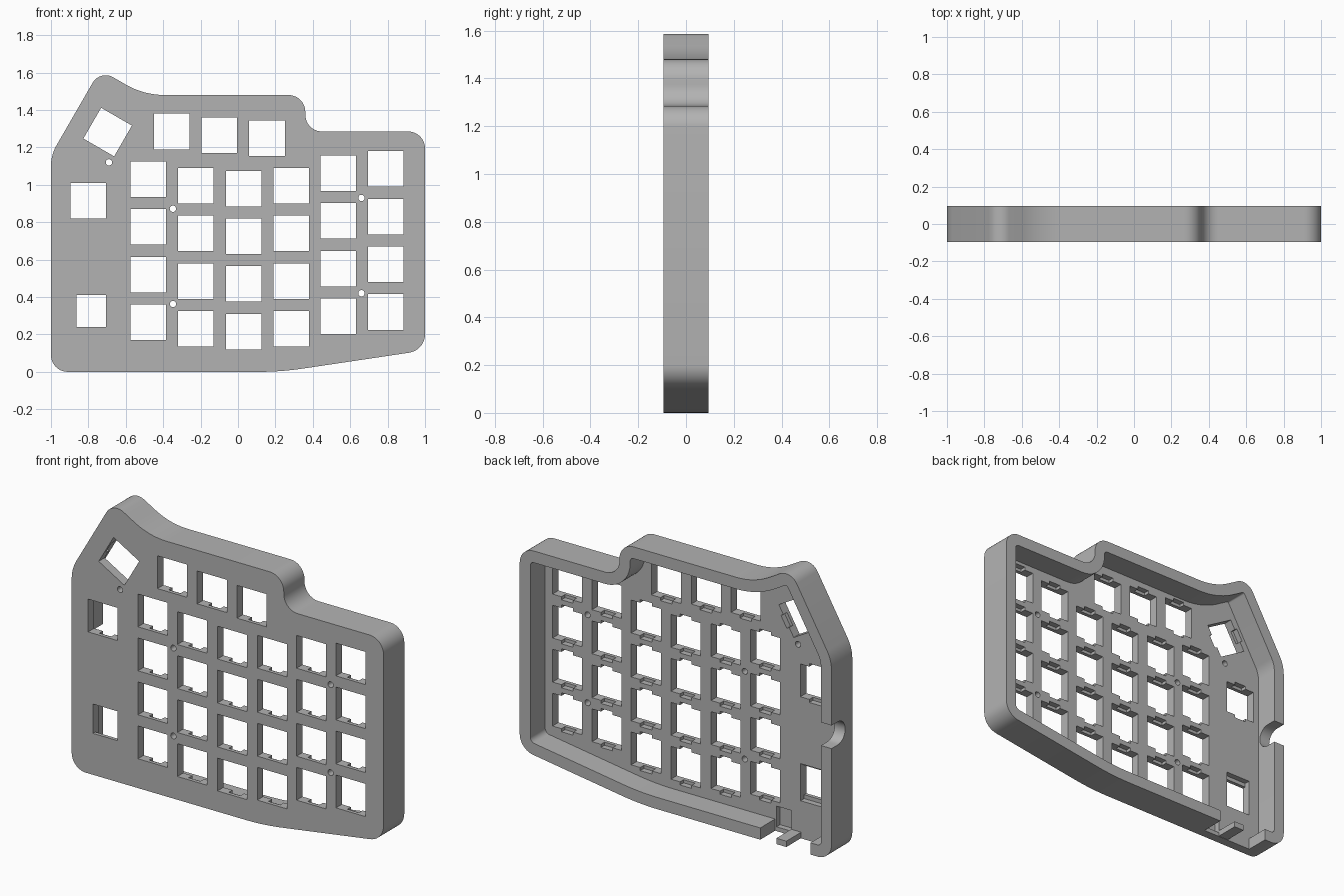
import bpy, bmesh, math
from mathutils import Vector, Matrix

if "Cube" in bpy.data.objects:
    bpy.data.objects.remove(bpy.data.objects["Cube"])

FRONT, BACK = -0.095, 0.095
PLATE_BACK = -0.041
LIP_BACK = -0.074
WALL = 0.068

grey = bpy.data.materials.new("grey plastic")
grey.diffuse_color = (0.45, 0.45, 0.45, 1)
grey.use_nodes = True
grey.node_tree.nodes["Principled BSDF"].inputs["Base Color"].default_value = grey.diffuse_color

# Outline corners, counter-clockwise: x, z, fillet radius
CORNERS = [(-1, 0, .09), (.23, 0, 1.6), (1, .115, .1), (1, 1.285, .09),
           (.36, 1.285, .09), (.36, 1.48, .09), (-.503, 1.48, .42),
           (-.737, 1.615, .08), (-1, 1.16, .22)]


def offset(corners, t):
    """Move every side inwards by t, keeping the fillets concentric."""
    out, n = [], len(corners)
    for i in range(n):
        a, p, b = (Vector(corners[(i + k) % n][:2]) for k in (-1, 0, 1))
        d1, d2 = (p - a).normalized(), (b - p).normalized()
        n1, n2 = Vector((-d1.y, d1.x)), Vector((-d2.y, d2.x))
        q = p + (n1 + n2) * t / (1 + n1.dot(n2))
        r = corners[i][2]
        r = max(r - t, .01) if d1.cross(d2) > 0 else r + t
        out.append((q.x, q.y, r))
    return out


def rounded(corners):
    """Points of a polygon with circular fillets."""
    pts, n = [], len(corners)
    for i in range(n):
        a, p, b = (Vector(corners[(i + k) % n][:2]) for k in (-1, 0, 1))
        r = corners[i][2]
        u, v = (a - p).normalized(), (b - p).normalized()
        half = u.angle(v) / 2
        centre = p + (u + v).normalized() * r / math.sin(half)
        start = p + u * r / math.tan(half) - centre
        end = p + v * r / math.tan(half) - centre
        sweep = math.atan2(start.cross(end), start.dot(end))
        for k in range(11):
            s = sweep * k / 10
            c, sn = math.cos(s), math.sin(s)
            pts.append(centre + Vector((start.x * c - start.y * sn,
                                        start.x * sn + start.y * c)))
    return pts


def prism(bm, pts, y0, y1):
    """Extrude an x-z outline from y0 to y1."""
    face = bm.faces.new([bm.verts.new((p[0], y0, p[1])) for p in pts])
    ext = bmesh.ops.extrude_face_region(bm, geom=[face])["geom"]
    verts = [g for g in ext if isinstance(g, bmesh.types.BMVert)]
    bmesh.ops.translate(bm, verts=verts, vec=(0, y1 - y0, 0))


def block(bm, x, z, w, h, y0, y1, turn=0):
    c, s = math.cos(turn), math.sin(turn)
    pts = [(x + a * w / 2 * c - b * h / 2 * s, z + a * w / 2 * s + b * h / 2 * c)
           for a, b in ((-1, -1), (1, -1), (1, 1), (-1, 1))]
    prism(bm, pts, y0, y1)


def finish(name, bm):
    bmesh.ops.recalc_face_normals(bm, faces=bm.faces[:])
    mesh = bpy.data.meshes.new(name)
    bm.to_mesh(mesh)
    bm.free()
    mesh.materials.append(grey)
    ob = bpy.data.objects.new(name, mesh)
    bpy.context.collection.objects.link(ob)
    return ob


def cut(ob, bm):
    """Subtract a temporary cutter."""
    cutter = finish("cutter", bm)
    mod = ob.modifiers.new("cut", 'BOOLEAN')
    mod.operation, mod.solver, mod.object = 'DIFFERENCE', 'EXACT', cutter
    bpy.context.view_layer.objects.active = ob
    bpy.ops.object.modifier_apply(modifier=mod.name)
    bpy.data.objects.remove(cutter)


# Case shell: solid outline, hollowed from the back
bm = bmesh.new()
prism(bm, rounded(CORNERS), FRONT, BACK)
case = finish("case", bm)
bm = bmesh.new()
prism(bm, rounded(offset(CORNERS, WALL)), PLATE_BACK, .2)
cut(case, bm)

# Switch openings: x, z, rotation
keys = [(-.355, 1.285, 0), (-.10, 1.265, 0), (.155, 1.25, 0),
        (-.80, .915, 0), (-.697, 1.282, math.radians(60))]
for x, top in ((-.48, 1.03), (-.227, .995), (.03, .98),
               (.285, .995), (.537, 1.062), (.79, 1.085)):
    keys += [(x, top - .255 * i, 0) for i in range(4)]

holes, notches = bmesh.new(), bmesh.new()
for x, z, turn in keys:
    block(holes, x, z, .19, .19, -.2, 0, turn)
    block(notches, x, z, .075, .226, LIP_BACK, 0, turn)

# Small lower opening with a wider pocket behind it
block(holes, -.785, .325, .158, .17, -.2, 0)
block(notches, -.785, .325, .158, .215, LIP_BACK, 0)
# Pocket beside the latch
block(notches, -.60, .085, .095, .12, LIP_BACK, 0)

# Screw holes
for x, z in ((-.69, 1.12), (-.348, .872), (-.348, .363), (.66, .93), (.66, .42)):
    prism(holes, [(x + .017 * math.cos(k * math.tau / 20),
                   z + .017 * math.sin(k * math.tau / 20)) for k in range(20)], -.2, 0)
cut(case, holes)
cut(case, notches)

# Gap in the bottom wall
bm = bmesh.new()
block(bm, -.704, .01, .322, .13, PLATE_BACK, .2)
cut(case, bm)

# Cable notch in the left wall: U shape open to the back
bm = bmesh.new()
arc = [(.037 + .067 * math.cos(a), .717 + .067 * math.sin(a))
       for a in (math.pi / 2 + math.pi * k / 16 for k in range(17))]
outline = [(.2, .784)] + arc + [(.2, .65)]
face = bm.faces.new([bm.verts.new((-1.1, y, z)) for y, z in outline])
ext = bmesh.ops.extrude_face_region(bm, geom=[face])["geom"]
bmesh.ops.translate(bm, verts=[g for g in ext if isinstance(g, bmesh.types.BMVert)],
                    vec=(.2, 0, 0))
cut(case, bm)

# Latch tab in the gap
bm = bmesh.new()
block(bm, -.678, .019, .064, .034, PLATE_BACK - .005, BACK)
latch = finish("latch_tab", bm)

# Smooth fillets, sharp edges
bpy.ops.object.select_all(action='DESELECT')
case.select_set(True)
bpy.context.view_layer.objects.active = case
bpy.ops.object.shade_smooth_by_angle(angle=math.radians(25))
